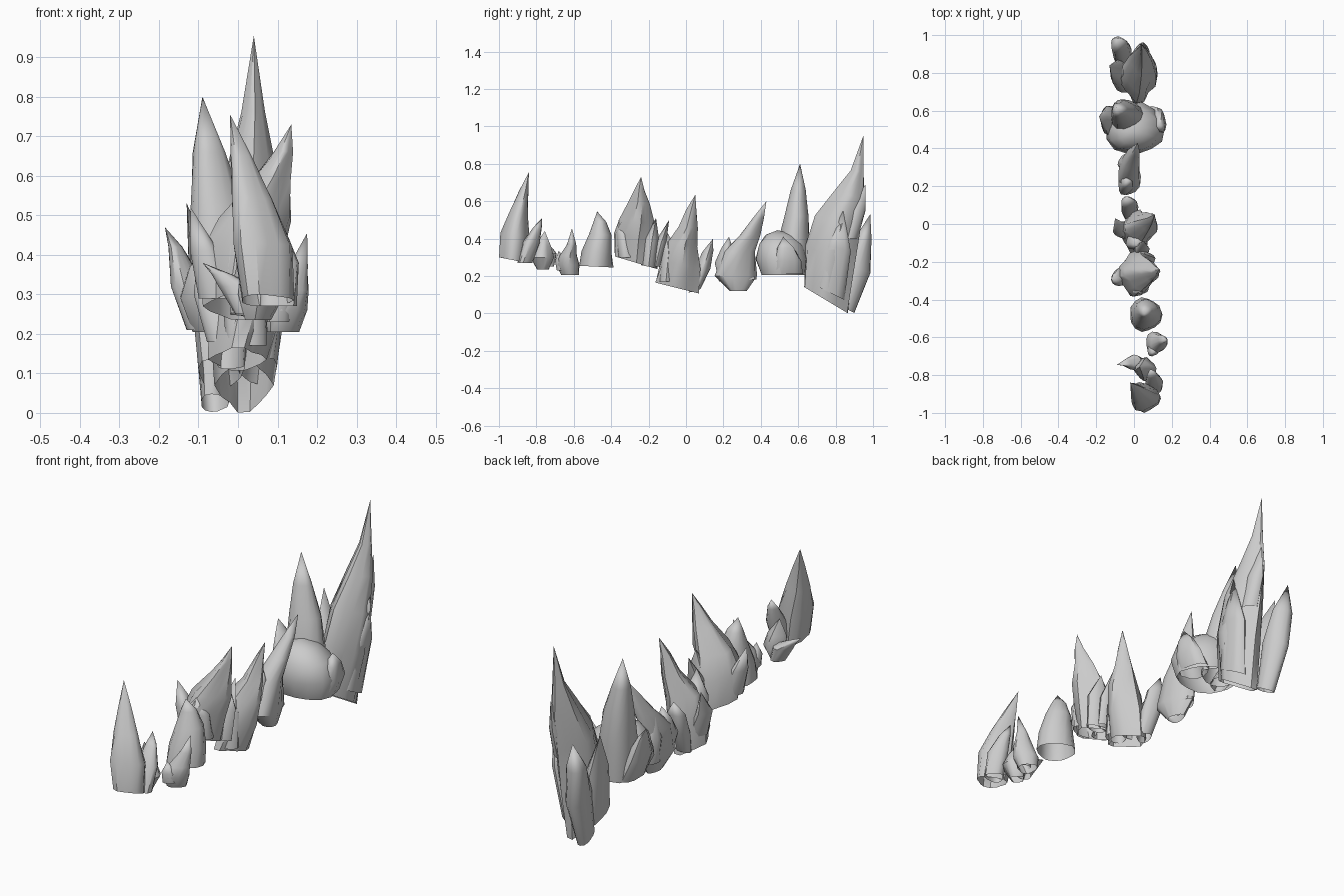
import bpy, bmesh, math, random
from mathutils import Vector

random.seed(4)
stone = bpy.data.materials.new("grey stone")
stone.diffuse_color = (0.6, 0.6, 0.6, 1)


def spire(name, rings, slope=0.0, folds=3, depth=0.1, phase=0.0, sides=14):
    """Loft (x, y, z, rx, ry) rings into a creased hollow spike, open below.
    The base ring is tilted by slope along y; the tilt fades out upwards."""
    bm = bmesh.new()
    loops, last = [], len(rings) - 1
    for i, (x, y, z, rx, ry) in enumerate(rings[:-1]):
        fade = 1 - i / last
        loop = []
        for k in range(sides):
            a = math.tau * k / sides + phase * 0.3 + 0.1 * i
            r = 1 + depth * math.cos(folds * a + phase) + random.uniform(-0.04, 0.04)
            dx, dy = rx * r * math.cos(a), ry * r * math.sin(a)
            loop.append(bm.verts.new((x + dx, y + dy, z + slope * dy * fade)))
        loops.append(loop)
    tip = bm.verts.new(Vector(rings[-1][:3]))
    for k in range(sides):
        n = (k + 1) % sides
        for lo, hi in zip(loops, loops[1:]):
            bm.faces.new((lo[k], lo[n], hi[n], hi[k]))
        bm.faces.new((loops[-1][k], loops[-1][n], tip))
    mesh = bpy.data.meshes.new(name)
    bm.to_mesh(mesh)
    bm.free()
    mesh.materials.append(stone)
    ob = bpy.data.objects.new(name, mesh)
    bpy.context.collection.objects.link(ob)
    bpy.ops.object.select_all(action='DESELECT')
    ob.select_set(True)
    bpy.context.view_layer.objects.active = ob
    bpy.ops.object.shade_smooth_by_angle(angle=math.radians(45))


# Front cluster: tall leaning spire with a side spike
spire("front_spire", [(.07, -.925, .285, .065, .07), (.055, -.915, .42, .075, .072),
      (.03, -.895, .54, .052, .046), (.005, -.868, .65, .027, .025), (-.02, -.84, .755, 0, 0)],
      slope=-.2, depth=.14)
spire("front_side_spike", [(.10, -.865, .27, .045, .04), (.105, -.83, .38, .045, .045),
      (.095, -.795, .46, .026, .022), (.085, -.77, .51, 0, 0)], depth=.1, phase=1)

# Small bulbs behind it
spire("small_bulb", [(.05, -.765, .235, .03, .03), (.06, -.77, .30, .055, .06),
      (.05, -.765, .36, .04, .04), (.03, -.755, .44, 0, 0)], folds=4)
spire("small_bulb_hook", [(.03, -.74, .25, .035, .03), (0, -.735, .32, .045, .04),
      (-.04, -.735, .35, .025, .02), (-.09, -.745, .38, 0, 0)], phase=2)
spire("right_bulb", [(.11, -.62, .205, .04, .045), (.115, -.63, .26, .055, .06),
      (.13, -.63, .31, .045, .045), (.15, -.612, .37, .024, .024), (.175, -.61, .455, 0, 0)])
spire("right_bulb_lobe", [(.10, -.66, .23, .03, .03), (.10, -.67, .28, .03, .03),
      (.10, -.68, .335, 0, 0)])

# Single curved horn
spire("horn", [(.06, -.48, .25, .085, .09), (.065, -.475, .33, .08, .08),
      (.065, -.46, .42, .06, .06), (.06, -.46, .49, .035, .034), (.055, -.475, .545, 0, 0)],
      slope=-.05, depth=.05)

# Second large cluster
spire("second_spire", [(0, -.265, .27, .08, .105), (.01, -.265, .40, .095, .11),
      (.04, -.26, .49, .085, .085), (.085, -.25, .59, .045, .05),
      (.115, -.25, .66, .022, .025), (.135, -.24, .73, 0, 0)], slope=-.3, folds=4, depth=.14)
spire("second_front_lobe", [(.02, -.31, .30, .06, .055), (.02, -.33, .42, .055, .05),
      (.03, -.36, .50, 0, 0)], phase=1)
spire("second_left_lobe", [(-.05, -.28, .29, .045, .05), (-.085, -.285, .41, .035, .045),
      (-.12, -.29, .52, 0, 0)], phase=2)
spire("second_back_lobe", [(.05, -.20, .25, .05, .04), (.06, -.185, .40, .05, .04),
      (.06, -.16, .51, 0, 0)], slope=-.2)
spire("second_back_spike", [(.03, -.165, .25, .04, .025), (.04, -.135, .38, .04, .03),
      (.05, -.09, .50, 0, 0)])

# Middle cluster
spire("middle_spire", [(0, -.045, .135, .065, .11), (.02, -.03, .26, .085, .095),
      (.04, -.02, .37, .08, .07), (.07, .012, .46, .045, .045),
      (.09, .028, .55, .022, .026), (.11, .05, .635, 0, 0)], slope=-.25, folds=4, depth=.13)
spire("middle_front_lobe", [(.02, -.10, .17, .05, .045), (.01, -.09, .33, .055, .045),
      (.02, -.11, .45, 0, 0)], phase=1)
spire("middle_left_lobe", [(-.03, -.04, .18, .045, .05), (-.075, -.03, .30, .035, .04),
      (-.10, .03, .42, 0, 0)], phase=2)
spire("middle_back_spike", [(-.02, .045, .12, .035, .03), (-.025, .085, .23, .045, .045),
      (-.03, .115, .33, .04, .03), (-.035, .145, .40, 0, 0)], slope=.3)

# Narrow cluster
spire("narrow_spire", [(-.02, .275, .12, .03, .045), (-.025, .258, .20, .058, .112),
      (-.03, .28, .33, .055, .085), (-.015, .34, .42, .04, .055),
      (.005, .385, .51, .024, .03), (.02, .43, .60, 0, 0)], depth=.1, phase=1)
spire("narrow_front_lobe", [(-.03, .23, .17, .04, .05), (-.045, .205, .27, .04, .05),
      (-.04, .22, .35, .03, .03), (-.03, .23, .41, 0, 0)])
spire("narrow_back_lobe", [(-.03, .32, .18, .04, .05), (-.05, .325, .30, .035, .04),
      (-.06, .32, .40, 0, 0)], phase=2)

# Wide cluster: broad bulb, wing tips and a tall spire
spire("wide_bulb", [(.01, .52, .205, .13, .12), (.005, .505, .29, .155, .137),
      (0, .505, .37, .13, .12), (-.01, .50, .42, .075, .08), (-.01, .49, .445, 0, 0)],
      depth=.05, phase=1)
spire("wide_left_wing", [(-.08, .54, .21, .055, .08), (-.13, .55, .32, .045, .075),
      (-.16, .56, .42, .018, .035), (-.185, .57, .47, 0, 0)])
spire("wide_right_wing", [(.09, .54, .21, .055, .08), (.125, .54, .28, .047, .07),
      (.135, .53, .35, .03, .045), (.14, .52, .41, 0, 0)], phase=2)
spire("wide_spire", [(-.03, .57, .21, .09, .08), (-.04, .575, .38, .085, .085),
      (-.055, .59, .52, .07, .065), (-.075, .60, .66, .042, .04), (-.09, .61, .80, 0, 0)],
      depth=.07)

# Back cluster: tallest spire with side spikes
spire("tall_spire", [(.015, .75, .07, .065, .11), (.025, .77, .30, .09, .12),
      (.03, .81, .48, .085, .105), (.035, .875, .63, .055, .075),
      (.038, .915, .76, .027, .032), (.04, .95, .955, 0, 0)], slope=-.6, folds=4, depth=.13)
spire("tall_back_spike", [(-.06, .855, .025, .035, .045), (-.065, .915, .24, .05, .07),
      (-.08, .95, .40, .045, .042), (-.085, .985, .53, 0, 0)], slope=-.5, depth=.08)
spire("tall_left_spike", [(-.045, .77, .10, .055, .08), (-.08, .80, .33, .045, .065),
      (-.13, .84, .53, 0, 0)], slope=-.5, phase=1)
spire("tall_right_lobe", [(.05, .77, .11, .05, .07), (.085, .81, .35, .04, .065),
      (.115, .84, .55, 0, 0)], slope=-.5, phase=2)
spire("tall_back_ridge", [(.05, .87, .40, .035, .045), (.05, .91, .55, .03, .05),
      (.05, .96, .69, 0, 0)])
